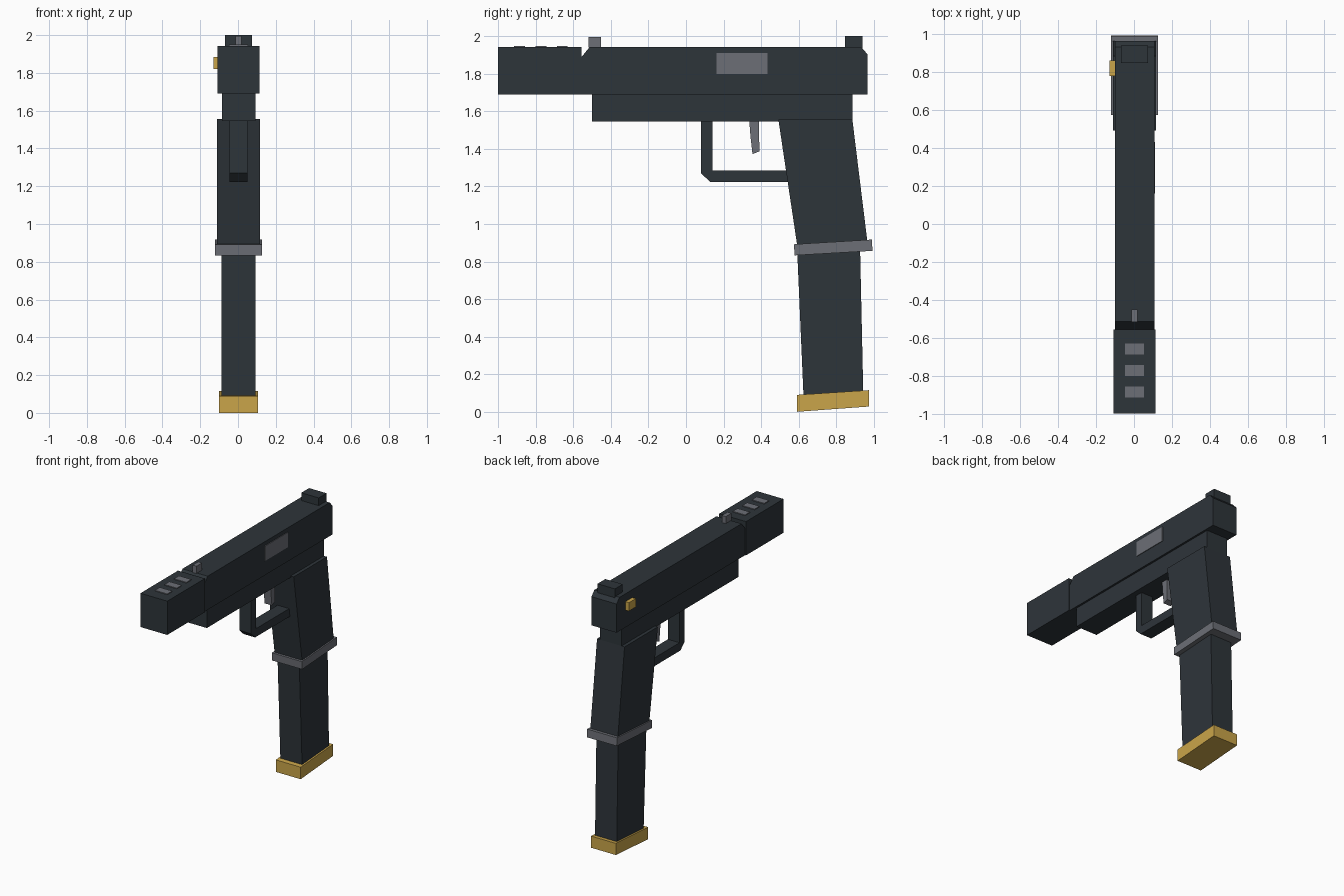
import bpy, bmesh

if "Cube" in bpy.data.objects:
    bpy.data.objects.remove(bpy.data.objects["Cube"])

CX = 0.003  # body centre line


def material(name, rgb):
    m = bpy.data.materials.new(name)
    m.diffuse_color = (*rgb, 1)
    m.use_nodes = True
    m.node_tree.nodes["Principled BSDF"].inputs["Base Color"].default_value = m.diffuse_color
    return m


DARK = material("dark slate", (0.027, 0.035, 0.042))
GREY = material("steel grey", (0.150, 0.158, 0.180))
GOLD = material("gold", (0.590, 0.375, 0.068))


def prism(name, profile, x0, x1, mat):
    """Extrude a side profile of (y, z) points from x0 to x1."""
    bm = bmesh.new()
    face = bm.faces.new([bm.verts.new((x0, y, z)) for y, z in profile])
    ext = bmesh.ops.extrude_face_region(bm, geom=[face])["geom"]
    verts = [v for v in ext if isinstance(v, bmesh.types.BMVert)]
    bmesh.ops.translate(bm, verts=verts, vec=(x1 - x0, 0, 0))
    bmesh.ops.recalc_face_normals(bm, faces=bm.faces)
    mesh = bpy.data.meshes.new(name)
    bm.to_mesh(mesh)
    bm.free()
    mesh.materials.append(mat)
    ob = bpy.data.objects.new(name, mesh)
    bpy.context.collection.objects.link(ob)
    return ob


def centred(name, profile, half, mat):
    return prism(name, profile, CX - half, CX + half, mat)


def rect(y0, y1, z0, z1):
    return [(y0, z0), (y1, z0), (y1, z1), (y0, z1)]


# Upper body: slide with bevelled ends, muzzle block, lower frame
centred("slide", [(-0.556, 1.69), (0.966, 1.69), (0.966, 1.905), (0.932, 1.942),
                  (-0.513, 1.942), (-0.556, 1.89)], 0.104, DARK)
centred("muzzle_block", rect(-1.0, -0.556, 1.69, 1.943), 0.111, DARK)
centred("frame", rect(-0.50, 0.886, 1.545, 1.692), 0.089, DARK)

# Vent plates along the top of the muzzle block
for i in range(3):
    y = -0.886 + i * 0.1135
    centred(f"vent_{i + 1}", rect(y - 0.029, y + 0.029, 1.942, 1.949), 0.051, GREY)

# Sights
centred("front_sight", rect(-0.518, -0.452, 1.94, 1.995), 0.016, GREY)
centred("rear_sight", rect(0.848, 0.940, 1.93, 2.0), 0.072, DARK)

# Side details: port plate on the right, switch on the left
prism("port_plate", rect(0.162, 0.433, 1.80, 1.911), CX + 0.102, CX + 0.109, GREY)
prism("side_switch", rect(0.78, 0.862, 1.82, 1.883), -0.130, -0.095, GOLD)

# Grip, collar, magazine and base plate
centred("grip", [(0.492, 1.556), (0.886, 1.556), (0.966, 0.905), (0.593, 0.88)], 0.114, DARK)
centred("collar", [(0.575, 0.892), (0.990, 0.917), (0.993, 0.857), (0.578, 0.833)], 0.124, GREY)
centred("magazine", [(0.592, 0.86), (0.927, 0.87), (0.944, 0.10), (0.626, 0.08)], 0.090, DARK)
centred("base_plate", [(0.590, 0.090), (0.974, 0.115), (0.974, 0.028), (0.590, 0.0)], 0.103, GOLD)

# Trigger and its guard
centred("trigger_guard", [(0.08, 1.55), (0.08, 1.27), (0.13, 1.223), (0.58, 1.223),
                          (0.58, 1.285), (0.141, 1.285), (0.141, 1.55)], 0.048, DARK)
centred("trigger", [(0.337, 1.55), (0.343, 1.47), (0.354, 1.372), (0.391, 1.387),
                    (0.388, 1.55)], 0.03, GREY)
